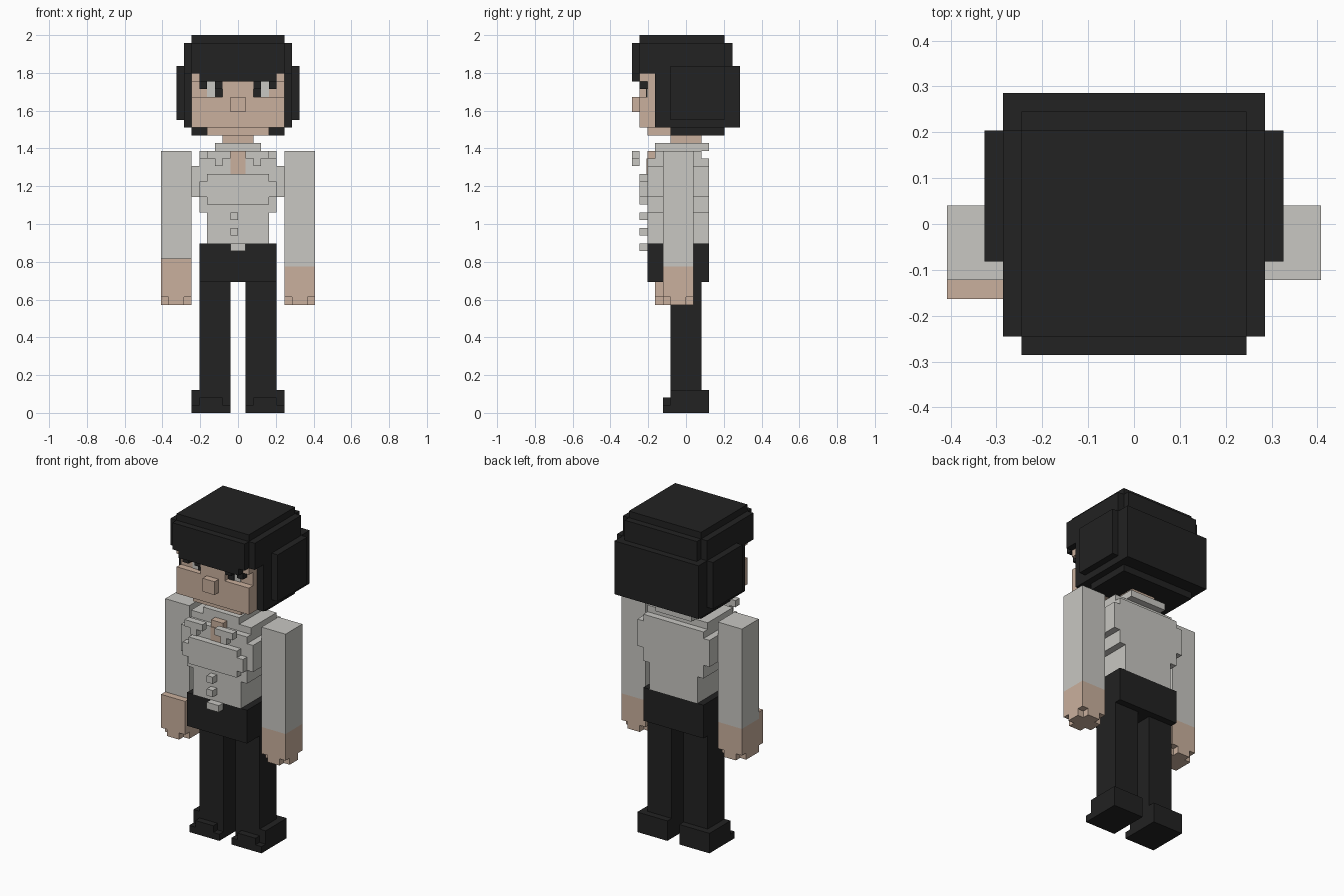
import bpy, bmesh

if "Cube" in bpy.data.objects:
    bpy.data.objects.remove(bpy.data.objects["Cube"])

U = 2 / 49  # block size: the figure is 49 blocks tall


def material(name, rgb):
    m = bpy.data.materials.new(name)
    m.diffuse_color = (*[((c / 255 + 0.055) / 1.055) ** 2.4 for c in rgb], 1)
    m.use_nodes = True
    m.node_tree.nodes["Principled BSDF"].inputs["Base Color"].default_value = m.diffuse_color
    return m


BLACK = material("soft black", (34, 34, 34))
WHITE = material("off white", (200, 199, 194))
SKIN = material("skin", (202, 176, 157))


def blocks(name, mat, *boxes):
    """One object made of boxes (x0, x1, y0, y1, z0, z1) in block units."""
    bm = bmesh.new()
    for x0, x1, y0, y1, z0, z1 in boxes:
        x0, x1 = min(x0, x1), max(x0, x1)
        for v in bmesh.ops.create_cube(bm, size=1)["verts"]:
            v.co = (U * (x1 if v.co.x > 0 else x0),
                    U * (y1 if v.co.y > 0 else y0),
                    U * (z1 if v.co.z > 0 else z0))
    mesh = bpy.data.meshes.new(name)
    bm.to_mesh(mesh)
    bm.free()
    mesh.materials.append(mat)
    obj = bpy.data.objects.new(name, mesh)
    bpy.context.collection.objects.link(obj)
    return obj


# Limbs, collar flaps and eyes on both sides
for side, s in (("left", -1), ("right", 1)):
    blocks(side + "_shoe", BLACK,
           (s, 6 * s, -2, 3, 0, 3),
           (s, 6 * s, -3, -2, 0, 1),
           (2 * s, 5 * s, -3, -2, 1, 2))
    blocks(side + "_leg", BLACK, (s, 5 * s, -2, 2, 3, 17))
    blocks(side + "_sleeve", WHITE, (6 * s, 10 * s, -3, 1, 19, 34))
    front = -4 if s < 0 else -3
    blocks(side + "_hand", SKIN,
           (6 * s, 10 * s, front, 1, 15, 19),
           (7 * s, 9 * s, front, 1, 14, 15),
           (6 * s, 10 * s, front + 1, 0, 14, 15))
    blocks(side + "_collar_flap", WHITE,
           (s, 4 * s, -7, -6, 33, 34),
           (2 * s, 3 * s, -7, -6, 32, 33))
    blocks(side + "_eye_white", WHITE, (3 * s, 4 * s, -5.1, -5, 41, 43))
    blocks(side + "_pupil", BLACK, (2 * s, 3 * s, -5.2, -5, 41, 43))
    blocks(side + "_eyelash", BLACK,
           (4 * s, 5 * s, -6, -5, 42, 43), (2 * s, 3 * s, -6, -5, 42, 43))
blocks("left_hand_thumb_ridge", SKIN, (-10, -6, -4, -3, 19, 20))

# Trousers and shirt
blocks("hips", BLACK, (-5, 5, -5, 3, 17, 22))
blocks("shirt", WHITE,
       (-4, 4, -5, 3, 22, 26),
       (-5, 5, -5, 3, 26, 28),
       (-6, 6, -5, 3, 28, 32),
       (-5, 5, -5, 3, 32, 33),
       (-5, 5, -4, 2, 33, 34))
blocks("chest", WHITE,
       (-4, 4, -6, -5, 27, 28),
       (-5, 5, -6, -5, 28, 30),
       (-4, 4, -6, -5, 30, 31))
blocks("shirt_opening", SKIN, (-1, 1, -5.1, -5, 31, 33), (-1, 1, -5, -4, 33, 34))
blocks("collar", WHITE, (-3, 3, -4, 3, 34, 35))
for i, z in enumerate((25, 23)):
    blocks("button_%d" % (i + 1), WHITE, (-1, 0, -6, -5, z, z + 1))
blocks("belt_buckle", WHITE, (-1, 1, -6, -5, 21, 22))

# Head
blocks("neck", SKIN, (-2, 2, -2, 2, 35, 36))
blocks("face", SKIN,
       (-4, 4, -5, -2, 36, 37),
       (-6, 6, -5, -4, 37, 44),
       (-6, 6, -6, -5, 37, 41),
       (-2, 2, -6, -5, 41, 43),
       (-6, 6, -6, -5, 43, 44))
blocks("nose", SKIN, (-1, 1, -7, -6, 39, 41))

# Hair
blocks("hair_back", BLACK,
       (-7, 7, -4, 7, 37, 45),
       (-8, 8, -2, 5, 38, 45),
       (-6, 6, -2, 5, 36, 37))
blocks("hair_cap", BLACK,
       (-7, 7, -6, 5, 44, 48),
       (-6, 6, -6, 6, 45, 48),
       (-6, 6, -6, 5, 48, 49))
blocks("hair_fringe", BLACK, (-6, 6, -7, -6, 44, 48), (-5, 5, -7, -6, 43, 44))
